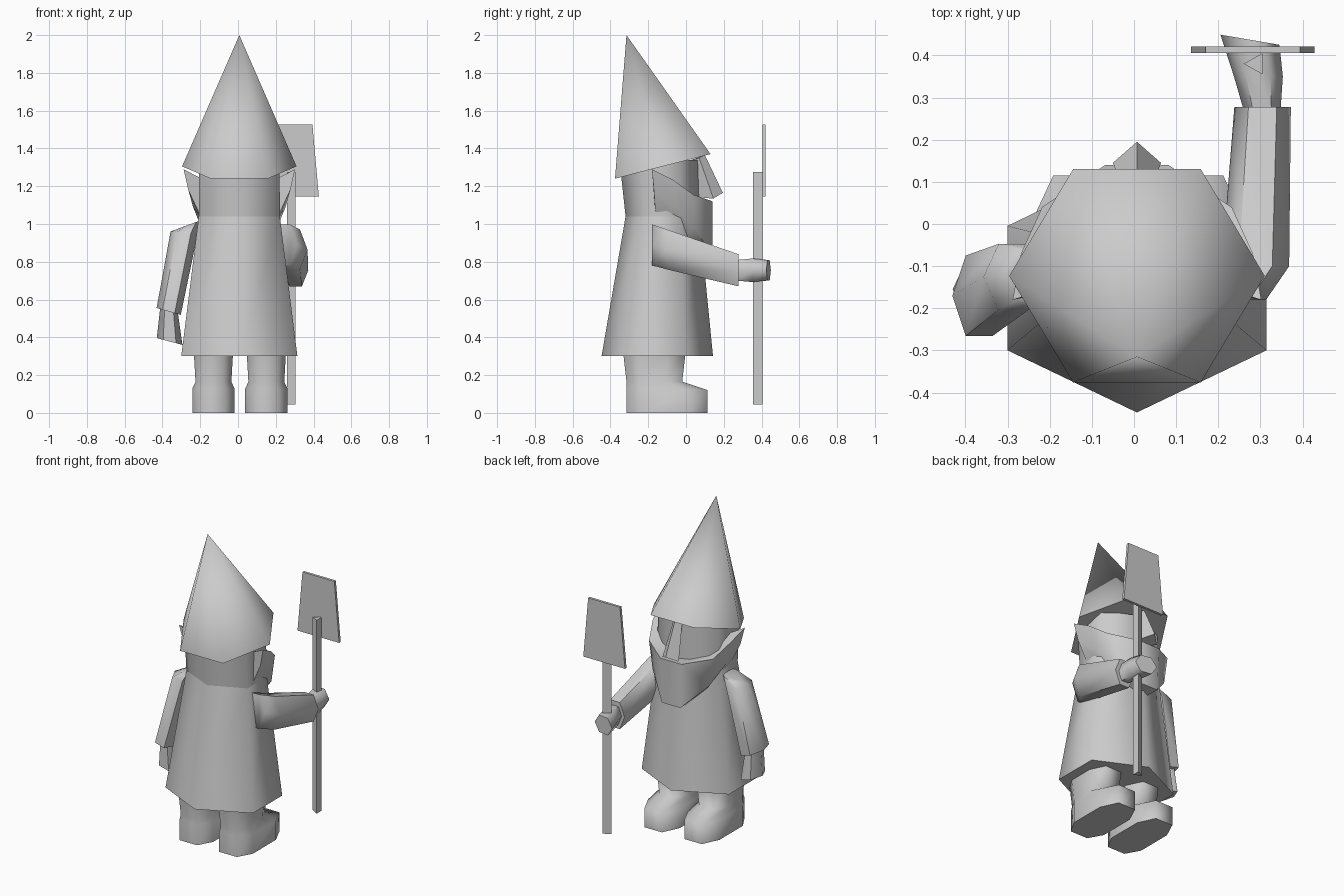
import bpy, bmesh, math
from mathutils import Vector

if "Cube" in bpy.data.objects:
    bpy.data.objects.remove(bpy.data.objects["Cube"])

CX = 0.007  # centre line of the body

grey = bpy.data.materials.new("plain_grey")
grey.diffuse_color = (0.6, 0.6, 0.6, 1)
grey.use_nodes = True
grey.node_tree.nodes["Principled BSDF"].inputs["Base Color"].default_value = grey.diffuse_color


def loft(name, rings, angle=65):
    """Skin equal-sized rings of points, capping both ends; one-point rings make a tip."""
    bm = bmesh.new()
    rows = [[bm.verts.new(p) for p in r] for r in rings]
    for a, b in zip(rows, rows[1:]):
        n = len(a)
        for i in range(n):
            j = (i + 1) % n
            if len(b) == 1:
                bm.faces.new((a[i], a[j], b[0]))
            else:
                bm.faces.new((a[i], a[j], b[j], b[i]))
    for r in (rows[0], rows[-1]):
        if len(r) > 2:
            bm.faces.new(r)
    bmesh.ops.recalc_face_normals(bm, faces=bm.faces)
    me = bpy.data.meshes.new(name)
    bm.to_mesh(me)
    bm.free()
    me.materials.append(grey)
    ob = bpy.data.objects.new(name, me)
    bpy.context.collection.objects.link(ob)
    bpy.ops.object.select_all(action='DESELECT')
    ob.select_set(True)
    bpy.context.view_layer.objects.active = ob
    bpy.ops.object.shade_smooth_by_angle(angle=math.radians(angle))
    return ob


def ring(c, u, v, n=6, start=0):
    """Polygon of n points around c, spanned by the vectors u and v."""
    c, u, v = Vector(c), Vector(u), Vector(v)
    return [c + u * math.cos(t) + v * math.sin(t)
            for t in (math.radians(start) + math.tau * i / n for i in range(n))]


def level(cy, z, rx, ry):
    """Horizontal hexagon with corners at front and back."""
    return ring((CX, cy, z), (rx, 0, 0), (0, ry, 0), 6, 90)


# Robe and head
loft("robe", [level(-0.152, 0.30, 0.355, 0.295), level(-0.125, 1.04, 0.248, 0.195)])
loft("head", [level(-0.125, 1.04, 0.248, 0.195), level(-0.14, 1.34, 0.246, 0.212)])

# Pointed hat with a brim tilted up at the face
loft("hat", [ring((CX, -0.123, 1.305), (0.303, 0, 0), (0, 0.292, 0.075)),
             [(CX, -0.315, 2.0)]])

# Nose
loft("nose", [
    [(CX, 0.10, 1.365), (CX + 0.03, 0.07, 1.35), (CX, 0.03, 1.34), (CX - 0.03, 0.07, 1.35)],
    [(CX, 0.195, 1.165), (CX + 0.057, 0.145, 1.135), (CX, 0.06, 1.14), (CX - 0.057, 0.145, 1.135)]], 40)

# Beard: wraps from ear to ear; each station is outer top, outer bottom, inner bottom, inner top
stations = [
    [(0.295, -0.18, 1.29), (0.27, -0.17, 1.18), (0.20, -0.16, 1.03), (0.20, -0.15, 1.24)],
    [(0.275, -0.07, 1.235), (0.245, -0.06, 1.09), (0.18, -0.06, 1.0), (0.19, -0.08, 1.21)],
    [(0.225, 0.04, 1.155), (0.20, 0.04, 0.98), (0.14, -0.02, 0.92), (0.15, -0.02, 1.14)],
    [(0.075, 0.14, 1.12), (0.065, 0.14, 0.84), (0.05, 0.05, 0.83), (0.06, 0.04, 1.11)],
]
right_half = [[(CX + x, y, z) for x, y, z in s] for s in stations]
left_half = [[(CX - x, y, z) for x, y, z in s] for s in reversed(stations)]
loft("beard", right_half + left_half, 50)

# Raised arm and its fist
loft("right_arm", [
    ring((0.235, -0.18, 0.89), (0.078, 0, 0), (0, 0, 0.125)),
    ring((0.288, -0.10, 0.865), (0.08, 0, 0), (0, 0, 0.122)),
    ring((0.305, 0.278, 0.755), (0.067, 0, 0), (0, 0, 0.098))])
loft("right_hand", [
    ring((0.305, 0.26, 0.755), (0.042, 0, 0), (0, 0, 0.062)),
    ring((0.295, 0.35, 0.755), (0.058, 0, 0), (0, 0, 0.072)),
    ring((0.275, 0.437, 0.755), (0.07, -0.012, 0), (0, 0, 0.062))])

# Hanging arm and its hand
loft("left_arm", [
    ring((-0.25, -0.12, 1.0), (0.055, 0, 0.02), (0, 0.07, 0)),
    ring((-0.285, -0.125, 0.955), (0.072, 0, -0.005), (0, 0.09, 0)),
    ring((-0.367, -0.17, 0.537), (0.064, 0, -0.018), (0, 0.11, 0))])
loft("left_hand", [
    ring((-0.365, -0.165, 0.55), (0.046, 0, -0.015), (0, 0.07, 0)),
    ring((-0.362, -0.155, 0.378), (0.068, 0, -0.018), (0, 0.085, 0))])


# Legs running down into boots
def leg_ring(cx, hx, y0, y1, z0, z1, bevel):
    """Eight-sided outline from heel y0 (height z0) to toe y1 (height z1)."""
    half = [(hx * 0.55, y0), (hx, y0 + bevel), (hx, y1 - bevel * 1.2), (hx * 0.55, y1)]
    pts = half + [(-x, y) for x, y in reversed(half)]
    return [(cx + x, y, z0 + (z1 - z0) * (y - y0) / (y1 - y0)) for x, y in pts]


for name, cx in (("left_leg", -0.13), ("right_leg", 0.15)):
    loft(name, [
        leg_ring(cx, 0.112, -0.315, 0.115, 0.0, 0.0, 0.09),
        leg_ring(cx, 0.112, -0.315, 0.115, 0.13, 0.12, 0.09),
        leg_ring(cx, 0.095, -0.315, -0.02, 0.165, 0.165, 0.07),
        leg_ring(cx, 0.105, -0.335, 0.0, 0.34, 0.34, 0.08)])

# Shovel: three-sided pole and a tapered blade
loft("shovel_pole", [ring((0.29, 0.38, z), (-0.03, 0, 0), (0, 0.029, 0), 3)
                     for z in (0.045, 1.275)], 30)
loft("shovel_blade", [
    [(x, y, z) for x, y in ((x0, 0.405), (x1, 0.405), (x1, 0.421), (x0, 0.421))]
    for z, x0, x1 in ((1.145, 0.135, 0.428), (1.527, 0.17, 0.394))], 30)
